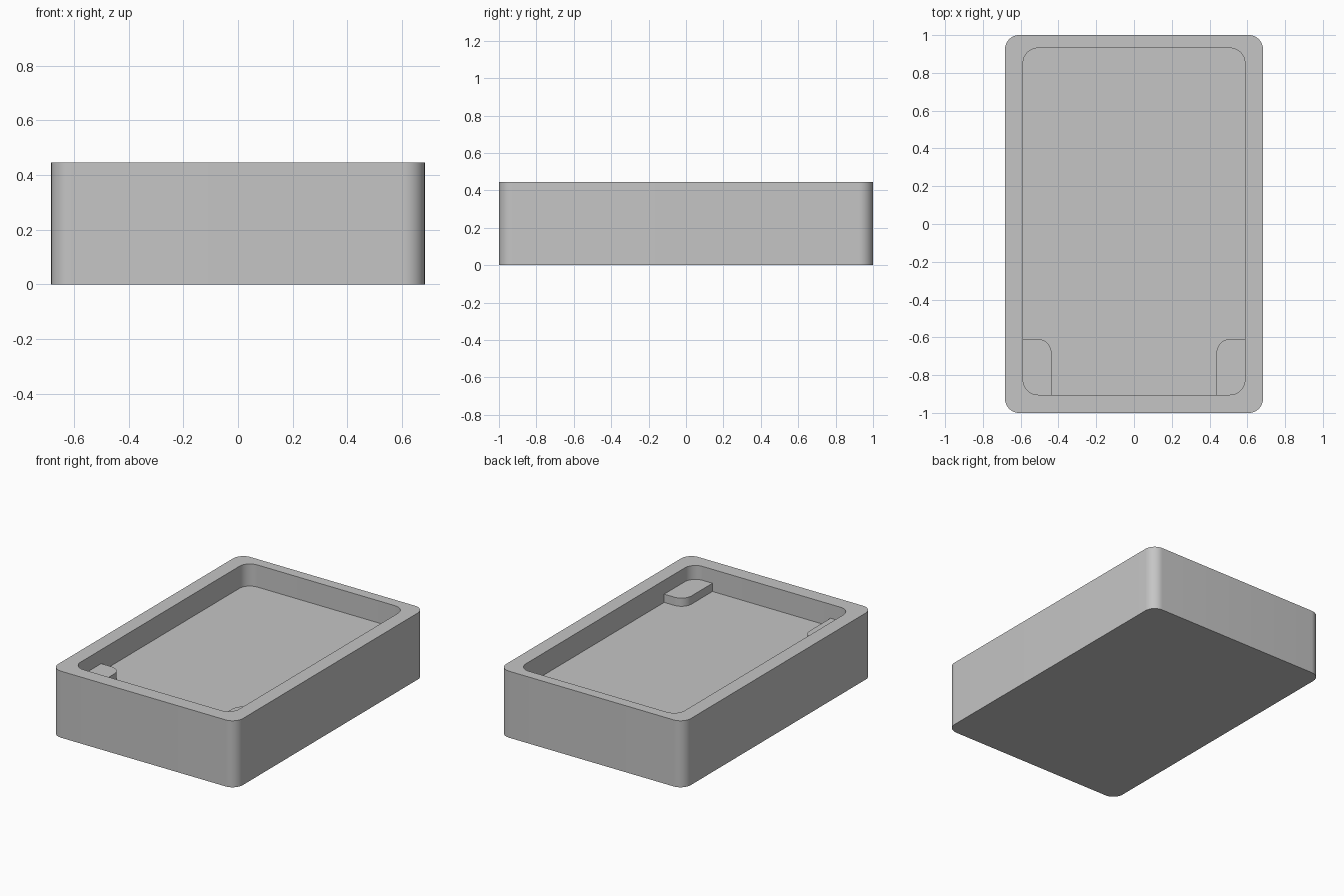
import bpy, bmesh, math

cube = bpy.data.objects.get("Cube")
if cube:
    bpy.data.objects.remove(cube, do_unlink=True)

HEIGHT, FLOOR, PAD_TOP = 0.445, 0.297, 0.352

grey = bpy.data.materials.new("plain grey")
grey.use_nodes = True
colour = (0.56, 0.56, 0.56, 1)
grey.diffuse_color = colour
grey.node_tree.nodes["Principled BSDF"].inputs["Base Color"].default_value = colour


def rounded_rect(x0, x1, y0, y1, radii, steps=12):
    """Counter-clockwise outline; radii start at the back left-hand (+x, +y) corner."""
    corners = [(x1, y1, -1, -1), (x0, y1, 1, -1), (x0, y0, 1, 1), (x1, y0, -1, 1)]
    points = []
    for i, ((x, y, sx, sy), r) in enumerate(zip(corners, radii)):
        if r == 0:
            points.append((x, y))
            continue
        for k in range(steps + 1):
            a = math.pi / 2 * (i + k / steps)
            points.append((x + sx * r + r * math.cos(a), y + sy * r + r * math.sin(a)))
    return points


def build(name, levels):
    """Skin a stack of matching outlines, each (outline, z), and cap both ends."""
    bm = bmesh.new()
    rings = [[bm.verts.new((x, y, z)) for x, y in outline] for outline, z in levels]
    n = len(rings[0])
    for low, high in zip(rings, rings[1:]):
        for i in range(n):
            j = (i + 1) % n
            bm.faces.new((low[i], low[j], high[j], high[i]))
    bm.faces.new(rings[0][::-1])
    bm.faces.new(rings[-1])
    bmesh.ops.recalc_face_normals(bm, faces=bm.faces)
    mesh = bpy.data.meshes.new(name)
    bm.to_mesh(mesh)
    bm.free()
    mesh.materials.append(grey)
    obj = bpy.data.objects.new(name, mesh)
    bpy.context.collection.objects.link(obj)
    bpy.ops.object.select_all(action="DESELECT")
    obj.select_set(True)
    bpy.context.view_layer.objects.active = obj
    bpy.ops.object.shade_smooth_by_angle(angle=math.radians(30))
    return obj


# Tray body with a recessed floor and a thinner back wall
outer = rounded_rect(-0.683, 0.683, -1, 1, [0.075] * 4)
inner = rounded_rect(-0.587, 0.587, -0.904, 0.931, [0.078] * 4)
build("tray_body", [(outer, 0), (outer, HEIGHT), (inner, HEIGHT), (inner, FLOOR)])

# Raised pads in the two front corners, let into the walls and floor
spans = {"left": (0.437, 0.63, [0, 0.075, 0, 0]),
         "right": (-0.63, -0.437, [0.075, 0, 0, 0])}
for side, (x0, x1, radii) in spans.items():
    pad = rounded_rect(x0, x1, -0.95, -0.608, radii)
    build(side + "_corner_pad", [(pad, FLOOR - 0.02), (pad, PAD_TOP)])
